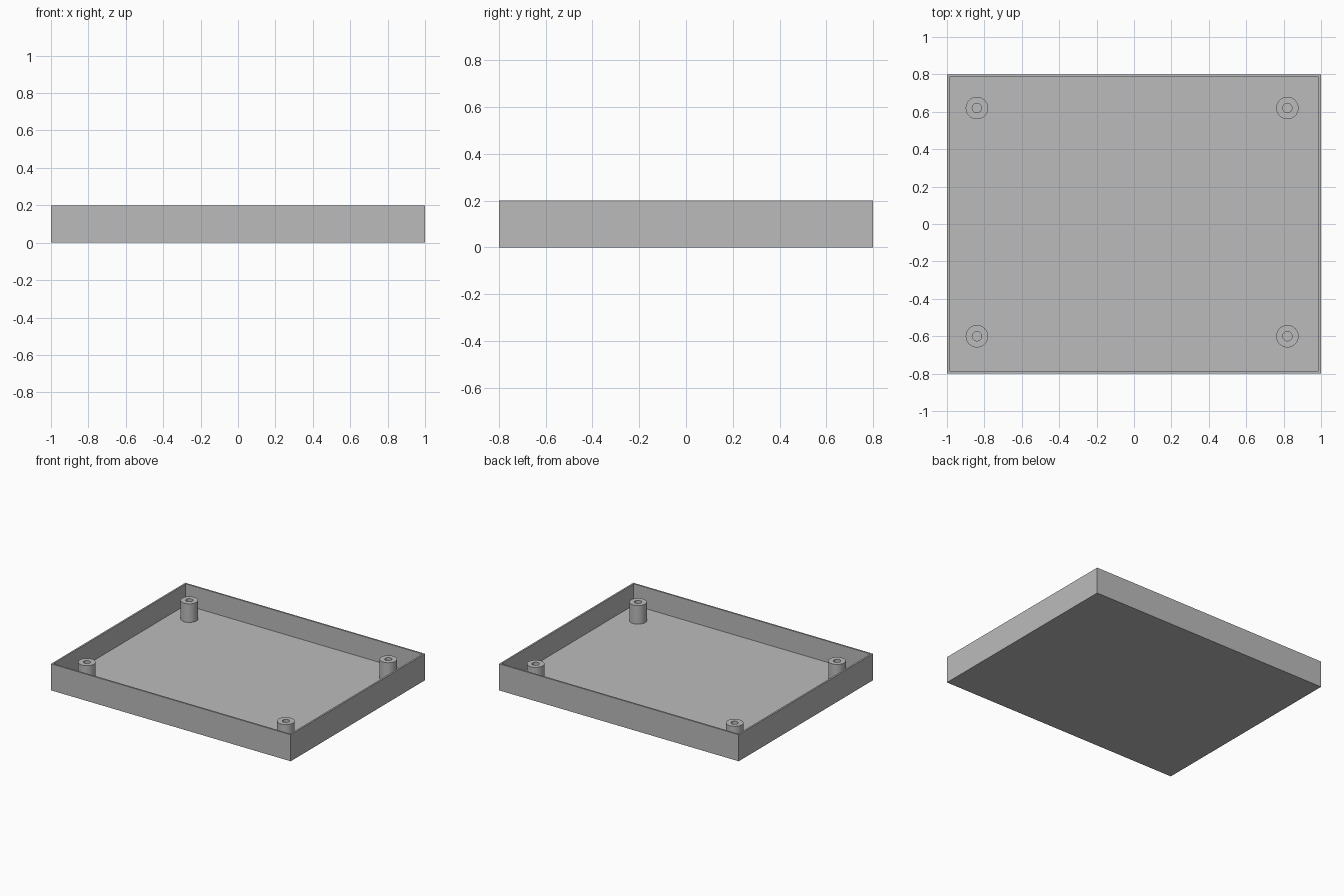
import bpy, bmesh
from mathutils import Matrix

cube = bpy.data.objects.get("Cube")
if cube:
    bpy.data.objects.remove(cube, do_unlink=True)

WIDTH, DEPTH, HEIGHT = 2.0, 1.6, 0.2
WALL, FLOOR = 0.018, 0.04
POST_TOP, POST_R, HOLE_R = 0.18, 0.06, 0.025

grey = bpy.data.materials.new("plain grey")
grey.use_nodes = True
colour = (0.5, 0.5, 0.5, 1)
grey.diffuse_color = colour
grey.node_tree.nodes["Principled BSDF"].inputs["Base Color"].default_value = colour


def finish(name, bm):
    bmesh.ops.recalc_face_normals(bm, faces=bm.faces)
    mesh = bpy.data.meshes.new(name)
    bm.to_mesh(mesh)
    bm.free()
    mesh.materials.append(grey)
    obj = bpy.data.objects.new(name, mesh)
    bpy.context.collection.objects.link(obj)
    return obj


# Open tray: a block whose top is inset to the rim and pushed down to the floor
bm = bmesh.new()
bmesh.ops.create_cube(bm, size=1, matrix=Matrix.Translation((0, 0, HEIGHT / 2))
                      @ Matrix.Diagonal((WIDTH, DEPTH, HEIGHT, 1)))
top = max(bm.faces, key=lambda f: f.calc_center_median().z)
bmesh.ops.inset_region(bm, faces=[top], thickness=WALL)
inner = bmesh.ops.extrude_discrete_faces(bm, faces=[top])["faces"][0]
for v in inner.verts:
    v.co.z = FLOOR
finish("tray", bm)


# Hollow screw post: a ring profile spun about its axis
def screw_post(name, x, y):
    bm = bmesh.new()
    profile = [(POST_R, FLOOR), (POST_R, POST_TOP), (HOLE_R, POST_TOP), (HOLE_R, FLOOR)]
    verts = [bm.verts.new((r, 0, z)) for r, z in profile]
    edges = [bm.edges.new(pair) for pair in zip(verts, verts[1:])]
    bmesh.ops.spin(bm, geom=verts + edges, axis=(0, 0, 1), cent=(0, 0, 0),
                   angle=6.283185, steps=32)
    bmesh.ops.remove_doubles(bm, verts=bm.verts, dist=0.0005)
    obj = finish(name, bm)
    obj.location = (x, y, 0)
    bpy.ops.object.select_all(action="DESELECT")
    obj.select_set(True)
    bpy.context.view_layer.objects.active = obj
    bpy.ops.object.shade_smooth_by_angle()


for side, x in (("right", -0.84), ("left", 0.82)):
    for end, y in (("front", -0.6), ("back", 0.62)):
        screw_post(f"{end}_{side}_post", x, y)
